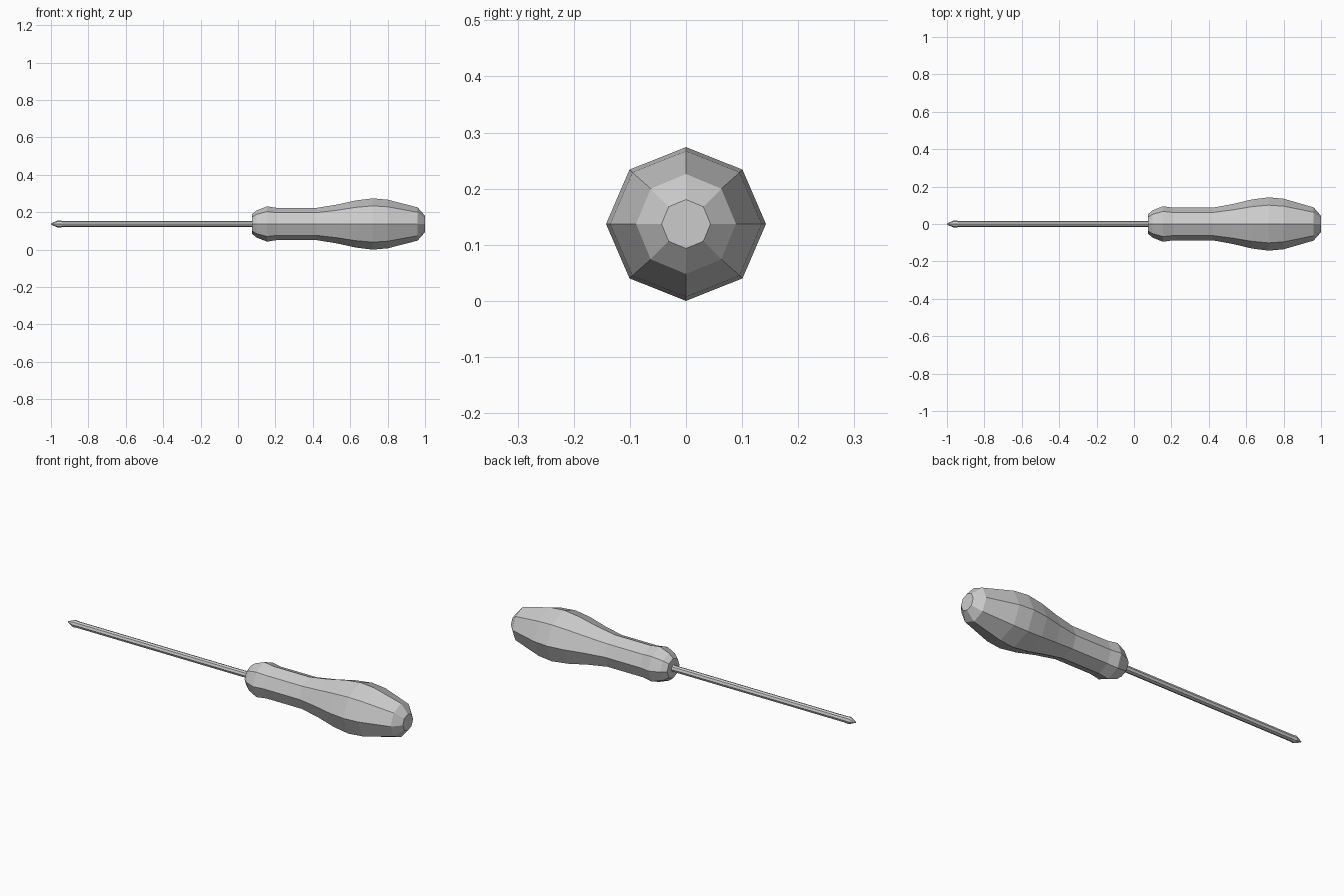
import bpy, bmesh, math

cube = bpy.data.objects.get("Cube")
if cube:
    bpy.data.objects.remove(cube, do_unlink=True)

AXIS_Z = 0.137
SIDES = 8

grey = bpy.data.materials.new("plain_grey")
grey.use_nodes = True
colour = (0.6, 0.6, 0.6, 1)
grey.diffuse_color = colour
grey.node_tree.nodes["Principled BSDF"].inputs["Base Color"].default_value = colour


def lathe_along_x(name, rings):
    """Flat-faced octagonal body from (x, y radius, z radius) rings, capped at both ends."""
    bm = bmesh.new()
    loops = []
    for x, ry, rz in rings:
        angles = [2 * math.pi * i / SIDES for i in range(SIDES)]
        loops.append([bm.verts.new((x, ry * math.cos(a), AXIS_Z + rz * math.sin(a)))
                      for a in angles])
    for a, b in zip(loops, loops[1:]):
        for i in range(SIDES):
            j = (i + 1) % SIDES
            bm.faces.new((a[i], a[j], b[j], b[i]))
    bm.faces.new(loops[0])
    bm.faces.new(loops[-1])
    bmesh.ops.recalc_face_normals(bm, faces=bm.faces)
    mesh = bpy.data.meshes.new(name)
    bm.to_mesh(mesh)
    bm.free()
    mesh.materials.append(grey)
    obj = bpy.data.objects.new(name, mesh)
    bpy.context.collection.objects.link(obj)
    return obj


# Handle: rounded collar, narrow neck, swollen grip, bevelled butt
lathe_along_x("handle", [
    (0.075, 0.052, 0.052), (0.10, 0.073, 0.073), (0.155, 0.095, 0.094),
    (0.21, 0.087, 0.086), (0.42, 0.087, 0.086), (0.53, 0.107, 0.104),
    (0.63, 0.131, 0.126), (0.72, 0.1425, 0.137), (0.80, 0.135, 0.130),
    (0.96, 0.089, 0.089), (1.0, 0.0436, 0.0436)])

# Shaft with its tapered tip
lathe_along_x("shaft", [
    (-1.0, 0.003, 0.003), (-0.963, 0.019, 0.019),
    (-0.94, 0.017, 0.017), (0.09, 0.017, 0.017)])
